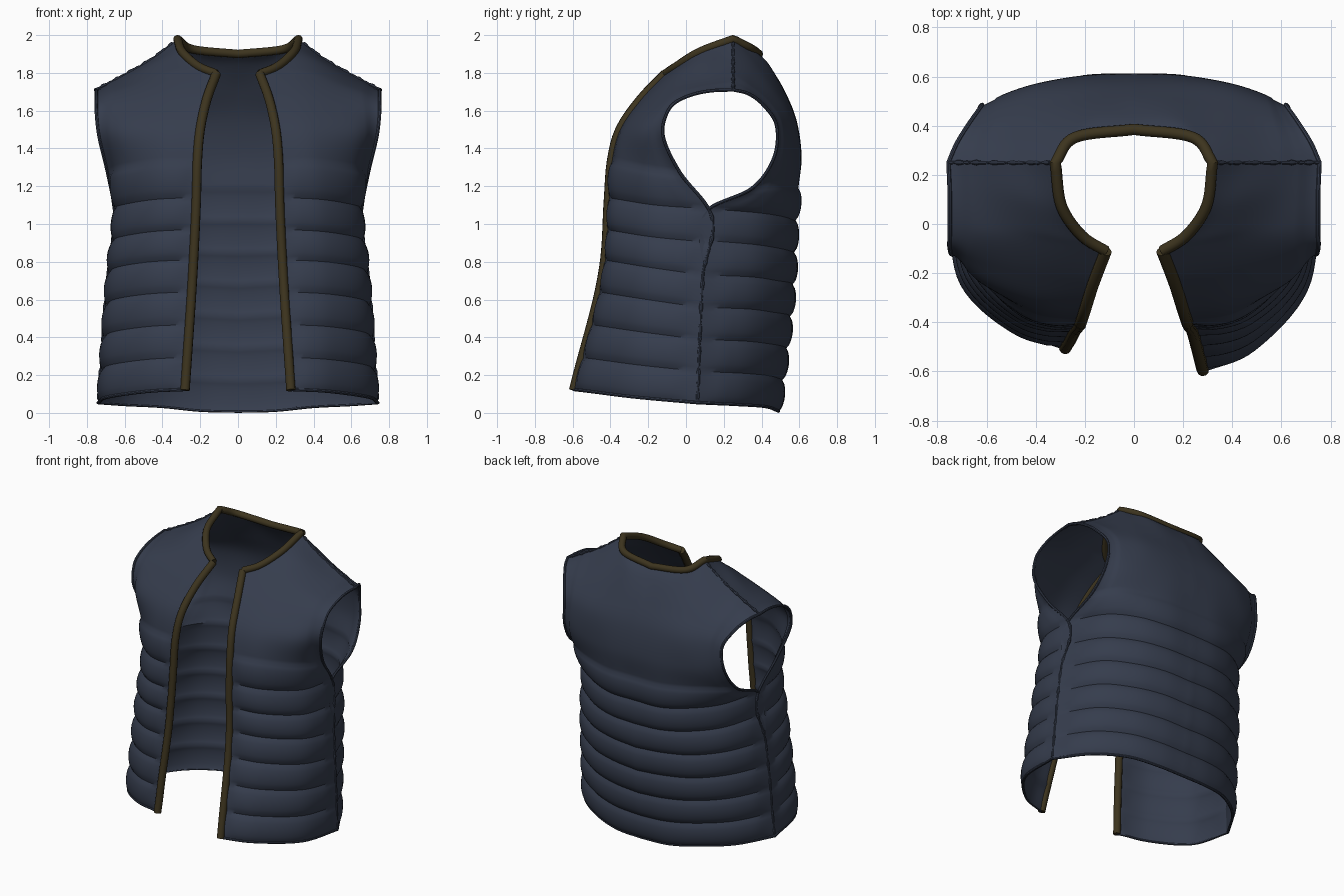
import bpy, bmesh, math
from mathutils import Vector

if "Cube" in bpy.data.objects:
    bpy.data.objects.remove(bpy.data.objects["Cube"])

def material(name, rgb):
    m = bpy.data.materials.new(name)
    m.diffuse_color = (*rgb, 1)
    m.use_nodes = True
    m.node_tree.nodes["Principled BSDF"].inputs["Base Color"].default_value = m.diffuse_color
    return m

NAVY = material("navy_fabric", (0.036, 0.046, 0.074))
BROWN = material("brown_trim", (0.046, 0.034, 0.013))

# Control rows, hem to shoulder: quilt line number, then points from centre to side seam / armhole
FRONT = [
    (0, (.28, -.595, .12), (.48, -.51, .11), (.69, -.27, .08), (.74, .06, .05)),
    (4, (.235, -.43, .81), (.46, -.375, .80), (.645, -.19, .77), (.69, .09, .73)),
    (6, (.22, -.41, 1.14), (.44, -.355, 1.13), (.62, -.16, 1.10), (.655, .12, 1.08)),
    (7, (.215, -.395, 1.33), (.42, -.36, 1.33), (.61, -.22, 1.30), (.69, -.03, 1.27)),
    (8, (.20, -.35, 1.5), (.40, -.325, 1.5), (.62, -.24, 1.48), (.735, -.12, 1.46)),
    (9, (.165, -.24, 1.66), (.38, -.21, 1.65), (.60, -.165, 1.61), (.75, -.10, 1.59)),
    (10, (.115, -.11, 1.795), (.34, -.08, 1.78), (.58, -.05, 1.715), (.75, -.03, 1.66)),
    (10.6, (.21, -.05, 1.835), (.38, -.02, 1.815), (.59, .02, 1.74), (.75, .05, 1.69)),
    (11.2, (.29, .06, 1.905), (.42, .09, 1.86), (.60, .12, 1.765), (.75, .13, 1.705)),
    (12, (.32, .25, 1.978), (.455, .25, 1.875), (.61, .25, 1.785), (.755, .25, 1.71))]
BACK = [
    (0, (0, .49, .005), (.2, .48, .01), (.40, .42, .03), (.595, .28, .04), (.74, .06, .05)),
    (4, (0, .565, .68), (.2, .55, .69), (.395, .485, .70), (.57, .345, .72), (.69, .09, .73)),
    (6, (0, .58, 1.02), (.2, .572, 1.02), (.385, .51, 1.04), (.55, .375, 1.06), (.655, .12, 1.08)),
    (7, (0, .595, 1.19), (.2, .59, 1.19), (.38, .545, 1.2), (.53, .475, 1.21), (.65, .35, 1.19)),
    (8, (0, .612, 1.36), (.2, .605, 1.36), (.38, .575, 1.36), (.52, .53, 1.36), (.63, .465, 1.35)),
    (9, (0, .585, 1.55), (.2, .58, 1.55), (.37, .56, 1.55), (.51, .52, 1.54), (.62, .48, 1.52)),
    (10, (0, .52, 1.71), (.18, .51, 1.71), (.36, .48, 1.70), (.52, .45, 1.66), (.67, .41, 1.63)),
    (11, (0, .44, 1.84), (.18, .43, 1.85), (.34, .37, 1.85), (.54, .34, 1.76), (.72, .33, 1.69)),
    (12, (0, .385, 1.90), (.24, .352, 1.925), (.32, .25, 1.978), (.53, .25, 1.83), (.755, .25, 1.71))]

def spline(ts, ps, t, corner=None, sharp=0):
    """Smooth curve through points ps at parameters ts, with an optional sharp corner."""
    n = len(ts)
    i = max(j for j in range(n - 1) if ts[j] <= t or j == 0)
    h = ts[i + 1] - ts[i]
    slope = lambda a: (ps[a + 1] - ps[a]) / (ts[a + 1] - ts[a])
    def tangent(k):
        if k == 0: return slope(0)
        if k == n - 1: return slope(n - 2)
        a, b = ts[k] - ts[k - 1], ts[k + 1] - ts[k]
        g = (slope(k - 1) * b + slope(k) * a) / (a + b)
        return g.lerp(slope(i), sharp) if ts[k] == corner else g
    u = (t - ts[i]) / h
    return (ps[i] * (2*u**3 - 3*u*u + 1) + tangent(i) * h * (u**3 - 2*u*u + u)
            + ps[i + 1] * (3*u*u - 2*u**3) + tangent(i + 1) * h * (u**3 - u*u))

def surface(rows, s, q):
    cols = len(rows[0]) - 1
    qs = [r[0] for r in rows]
    front = rows is FRONT
    pts = [spline(qs, [Vector(r[c + 1]) for r in rows], q, 10, 1 if front and c == 0 else 0)
           for c in range(cols)]
    if not front:
        pts[0].x = 0
    return spline([c / (cols - 1) for c in range(cols)], pts, s, 0.5, 0 if front else max(0, q - 11))

def side(p, sx):
    """Mirror to one side; the left front hangs closer to the body."""
    p = Vector((p.x * sx, p.y, p.z))
    if sx < 0 and p.y < 0.05 and p.z < 0.85:
        p.y += 0.09 * (0.85 - p.z) / 0.73 * min(1, (0.05 - p.y) / 0.62) ** 2
    return p

def make(name, bm, mat, angle=40):
    me = bpy.data.meshes.new(name)
    bm.to_mesh(me)
    bm.free()
    ob = bpy.data.objects.new(name, me)
    bpy.context.collection.objects.link(ob)
    me.materials.append(mat)
    bpy.ops.object.select_all(action='DESELECT')
    ob.select_set(True)
    bpy.context.view_layer.objects.active = ob
    bpy.ops.object.shade_smooth_by_angle(angle=math.radians(angle))

def panel(name, rows, ns, flip, sides):
    """Padded panel: a quilted outer layer and a flatter lining."""
    bm = bmesh.new()
    per = 8
    nq = 12 * per
    base = [[surface(rows, i / ns, j / per) for i in range(ns + 1)] for j in range(nq + 1)]
    for lining in (False, True):
        out = []
        for j in range(nq + 1):
            q, line = j / per, []
            for i in range(ns + 1):
                s, p = i / ns, base[j][i]
                ds = base[j][min(i + 1, ns)] - base[j][max(i - 1, 0)]
                dq = base[min(j + 1, nq)][i] - base[max(j - 1, 0)][i]
                n = ds.cross(dq).normalized() * (-1 if flip else 1)
                d = 0
                if q < 7:      # quilted channels, pinched at the side seam and front edge
                    d = 0.024 * abs(math.sin(math.pi * q)) ** 0.6 * min(1, (1 - s) * 7 + 0.15)
                    d *= 1 if flip else min(1, s * 6 + 0.2)
                elif s < 1 and 0.9 < s + 1 / ns:   # stitched armhole hem
                    d = -0.004
                p = p + n * (0.6 * d - 0.010 if lining else d)
                if flip and i == 0:
                    p.x = 0
                line.append(p)
            out.append(line)
        for sx in sides:
            vs = [[bm.verts.new(side(p, sx)) for p in line] for line in out]
            for j in range(nq):
                for i in range(ns):
                    f = [vs[j][i], vs[j][i + 1], vs[j + 1][i + 1], vs[j + 1][i]]
                    bm.faces.new(f if ((sx > 0) != flip) != lining else f[::-1])
    bmesh.ops.remove_doubles(bm, verts=[v for v in bm.verts if abs(v.co.x) < 1e-5], dist=0.0003)
    make(name, bm, NAVY, 45)

panel("right_front_panel", FRONT, 24, False, [1])
panel("left_front_panel", FRONT, 24, False, [-1])
panel("back_panel", BACK, 32, True, [1, -1])

def tube(name, path, radius, mat, sides=10):
    """Round piping along a path; radius may be a function of the point index."""
    bm = bmesh.new()
    rings, ref = [], None
    for k, p in enumerate(path):
        t = (path[min(k + 1, len(path) - 1)] - path[max(k - 1, 0)]).normalized()
        a = t.orthogonal() if ref is None else ref - t * ref.dot(t)
        ref = a.normalized()
        b = t.cross(ref)
        r = radius(k) if callable(radius) else radius
        rings.append([bm.verts.new(p + (ref * math.cos(w) + b * math.sin(w)) * r)
                      for w in (2 * math.pi * i / sides for i in range(sides))])
    for r0, r1 in zip(rings, rings[1:]):
        for i in range(sides):
            k = (i + 1) % sides
            bm.faces.new((r0[i], r0[k], r1[k], r1[i]))
    bm.faces.new(rings[0][::-1])
    bm.faces.new(rings[-1])
    make(name, bm, mat)

# Trim: front edges and collar
edge = [surface(FRONT, 0, j / 4) for j in range(41)]
collar = [surface(FRONT, 0, 10 + j / 8) for j in range(17)]
collar += [surface(BACK, 0.5 - i / 32, 12) for i in range(1, 17)]
tube("collar_trim", [side(p, 1) for p in collar] + [side(p, -1) for p in collar[-2::-1]], 0.023, BROWN)
for word, sx in (("right", 1), ("left", -1)):
    tube(word + "_front_trim", [side(p, sx) for p in edge], 0.025, BROWN)
    # Puckered seams on the shoulder and down the side
    lumpy = lambda k: 0.008 + 0.004 * math.sin(k * 1.7) * math.sin(k * 0.6)
    tube(word + "_shoulder_seam", [side(surface(FRONT, 0.06 + i / 32 * 0.94, 12), sx)
                                   for i in range(33)], lumpy, NAVY, 8)
    tube(word + "_side_seam", [side(surface(FRONT, 1, j / 8), sx) for j in range(1, 49)], lumpy, NAVY, 8)
    # Rolled armhole binding
    hole = [surface(FRONT, 1, 6 + j / 8) for j in range(49)]
    hole += [surface(BACK, 1, 12 - j / 8) for j in range(1, 49)]
    tube(word + "_armhole_binding", [side(p, sx) for p in hole], 0.009, NAVY, 8)
    # Rolled hem
    hem = [surface(FRONT, i / 24, 0) for i in range(25)]
    hem += [surface(BACK, 1 - i / 32, 0) for i in range(1, 33)]
    tube(word + "_hem", [side(p, sx) + Vector((0, 0, 0.004)) for p in hem], 0.009, NAVY, 8)
